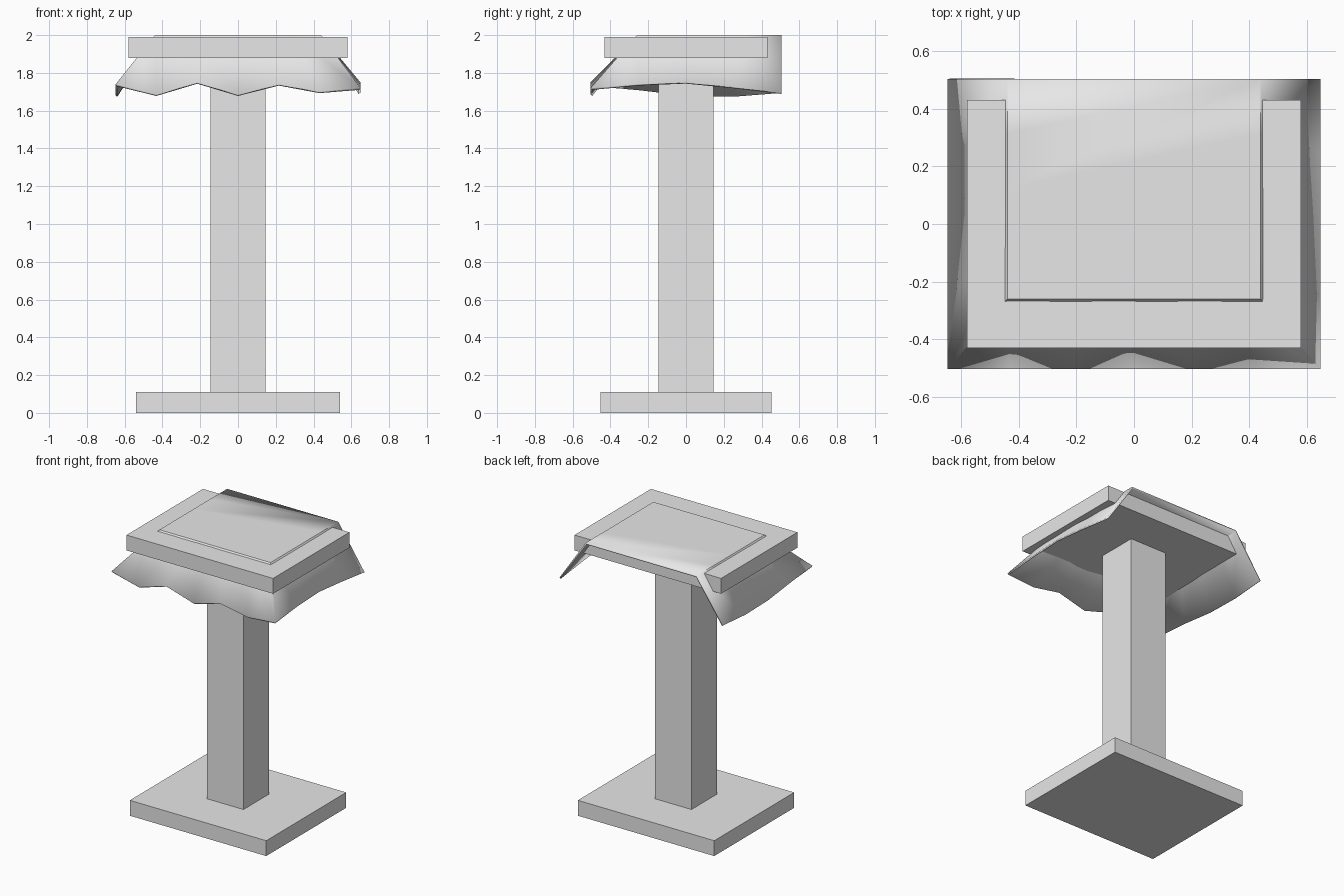
import bpy, bmesh

if "Cube" in bpy.data.objects:
    bpy.data.objects.remove(bpy.data.objects["Cube"])

grey = bpy.data.materials.new("light grey")
grey.diffuse_color = (0.8, 0.8, 0.8, 1)
grey.use_nodes = True
grey.node_tree.nodes["Principled BSDF"].inputs["Base Color"].default_value = grey.diffuse_color


def box(name, hx, hy, z0, z1):
    bm = bmesh.new()
    bmesh.ops.create_cube(bm, size=1)
    for v in bm.verts:
        v.co = (v.co.x * 2 * hx, v.co.y * 2 * hy, z0 + (v.co.z + 0.5) * (z1 - z0))
    return finish(name, bm)


def finish(name, bm):
    me = bpy.data.meshes.new(name)
    bm.to_mesh(me)
    bm.free()
    me.materials.append(grey)
    ob = bpy.data.objects.new(name, me)
    bpy.context.collection.objects.link(ob)
    return ob


# Pedestal
box("base", 0.54, 0.452, 0, 0.11)
box("column", 0.145, 0.145, 0.11, 1.88)
box("table_slab", 0.58, 0.432, 1.88, 1.99)

# Draped cloth: flat top, flared skirt on three sides, open at the back
TX, HX = 0.44, 0.648            # half width at top and at hem
TF, HF, BACK = -0.26, -0.505, 0.505   # front edge at top and hem, back edge
left_hem = [1.70, 1.68, 1.685, 1.715, 1.74]     # back to front
front_hem = [1.74, 1.685, 1.75, 1.685, 1.74, 1.70, 1.72]
right_hem = [1.72, 1.74, 1.75, 1.725, 1.695]    # front to back

rim, hem = [], []


def add(t, h, z):
    rim.append((*t, 2.0))
    hem.append((*h, z))


for i, z in enumerate(left_hem[:-1]):
    f = i / 4
    add((-TX, BACK + (TF - BACK) * f), (-HX, BACK + (HF - BACK) * f), z)
for i, z in enumerate(front_hem):
    f = -1 + i / 3
    add((TX * f, TF), (HX * f, HF), z)
for i, z in enumerate(right_hem[1:], 1):
    f = i / 4
    add((TX, TF + (BACK - TF) * f), (HX, HF + (BACK - HF) * f), z)

bm = bmesh.new()
top = [bm.verts.new(p) for p in rim]
low = [bm.verts.new(p) for p in hem]
bm.faces.new(top)
for i in range(len(top) - 1):
    bm.faces.new((top[i], low[i], low[i + 1], top[i + 1]))
bm.normal_update()
cloth = finish("draped_cloth", bm)
solid = cloth.modifiers.new("thickness", 'SOLIDIFY')
solid.thickness = 0.011
solid.offset = -1
solid.use_even_offset = True

# Soft folds, crisp edges
bpy.ops.object.select_all(action='DESELECT')
cloth.select_set(True)
bpy.context.view_layer.objects.active = cloth
bpy.ops.object.shade_smooth_by_angle(angle=0.52)
